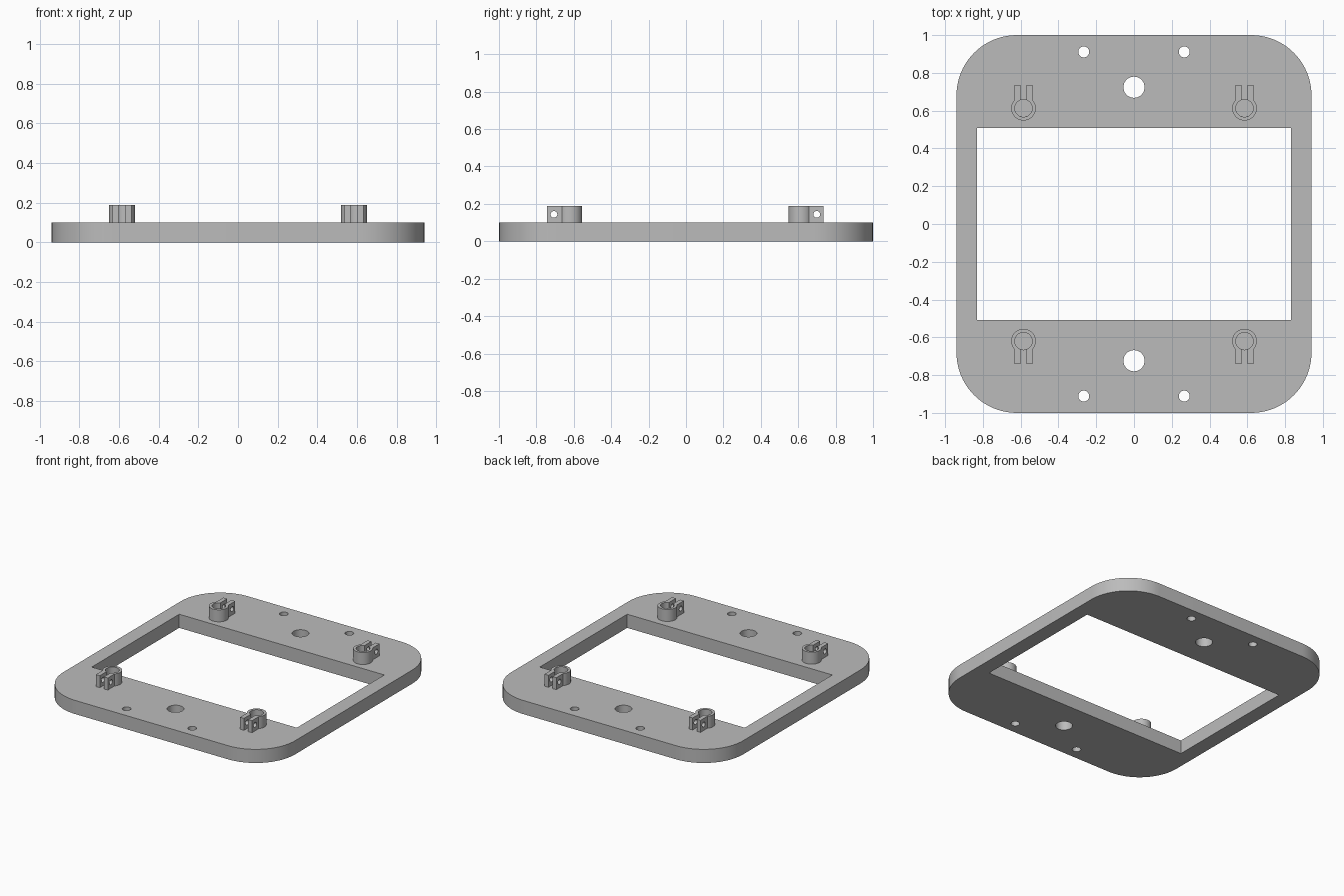
import bpy
import bmesh
from math import cos, sin, acos, asin, pi, radians
from mathutils import Matrix

cube = bpy.data.objects.get("Cube")
if cube:
    bpy.data.objects.remove(cube, do_unlink=True)

THICK, TOP = 0.1, 0.188

grey = bpy.data.materials.new("matte grey")
grey.use_nodes = True
grey.diffuse_color = (0.5, 0.5, 0.5, 1)
grey.node_tree.nodes["Principled BSDF"].inputs["Base Color"].default_value = (0.5, 0.5, 0.5, 1)


def arc(cx, cy, r, start, end, steps):
    """Points along an arc, both ends included."""
    angles = [start + (end - start) * i / steps for i in range(steps + 1)]
    return [(cx + r * cos(a), cy + r * sin(a)) for a in angles]


def circle(cx, cy, r, steps=40):
    return arc(cx, cy, r, 0, 2 * pi, steps)[:-1]


def add_prism(bm, outline, z0, z1, matrix=Matrix()):
    """Extrude a flat outline from z0 to z1."""
    face = bm.faces.new([bm.verts.new(matrix @ Matrix.Translation((x, y, z0)).translation)
                         for x, y in outline])
    up = matrix.to_3x3() @ Matrix.Translation((0, 0, z1 - z0)).translation
    new = bmesh.ops.extrude_face_region(bm, geom=[face], use_keep_orig=True)["geom"]
    bmesh.ops.translate(bm, vec=up, verts=[g for g in new if isinstance(g, bmesh.types.BMVert)])
    bmesh.ops.recalc_face_normals(bm, faces=bm.faces)


def make_object(name, bm):
    mesh = bpy.data.meshes.new(name)
    bm.to_mesh(mesh)
    bm.free()
    obj = bpy.data.objects.new(name, mesh)
    bpy.context.collection.objects.link(obj)
    mesh.materials.append(grey)
    return obj


def cut_and_smooth(obj, cutter):
    """Subtract the cutter, remove it, then smooth the curved walls."""
    mod = obj.modifiers.new("cut", 'BOOLEAN')
    mod.operation, mod.solver, mod.object = 'DIFFERENCE', 'EXACT', cutter
    cutter.hide_render = True
    bpy.ops.object.select_all(action='DESELECT')
    bpy.context.view_layer.objects.active = obj
    obj.select_set(True)
    bpy.ops.object.modifier_apply(modifier=mod.name)
    bpy.data.objects.remove(cutter, do_unlink=True)
    bpy.ops.object.shade_smooth_by_angle(angle=radians(30))


# Clip positions: the front pair opens to the front, the back pair to the back
clips = [("front", -0.62, -1), ("back", 0.613, 1)]
CLIP_X, OUTER, BORE = 0.585, 0.065, 0.046

# Rounded base plate
half_x, half_y, radius = 0.94, 1.0, 0.32
outline = []
for i, (sx, sy) in enumerate([(1, 1), (-1, 1), (-1, -1), (1, -1)]):
    outline += arc(sx * (half_x - radius), sy * (half_y - radius), radius,
                   i * pi / 2, (i + 1) * pi / 2, 20)
bm = bmesh.new()
add_prism(bm, outline, 0, THICK)
plate = make_object("base_plate", bm)

# Window, screw holes and shallow seats under the clips
bm = bmesh.new()
win_x, win_y = 0.832, 0.507
add_prism(bm, [(win_x, win_y), (-win_x, win_y), (-win_x, -win_y), (win_x, -win_y)], -0.1, 0.3)
for s in (-1, 1):
    add_prism(bm, circle(0, s * 0.724, 0.056), -0.1, 0.3)
    for x in (-0.266, 0.266):
        add_prism(bm, circle(x, s * 0.911, 0.029), -0.1, 0.3)
for _, y, _ in clips:
    for x in (-CLIP_X, CLIP_X):
        add_prism(bm, circle(x, y, BORE), THICK - 0.02, 0.3)
cut_and_smooth(plate, make_object("plate_cutter", bm))

# Split-ring clips with two drilled ears
EAR, SLOT, REACH = 0.048, 0.017, 0.122
out_a, in_a = acos(EAR / OUTER), acos(SLOT / BORE)
profile = [(SLOT, REACH), (EAR, REACH)]
profile += arc(0, 0, OUTER, out_a, -pi - out_a, 40)
profile += [(-EAR, REACH), (-SLOT, REACH)]
profile += arc(0, 0, BORE, -pi - in_a, in_a, 40)
for end, y, facing in clips:
    for side, x in (("left", CLIP_X), ("right", -CLIP_X)):
        bm = bmesh.new()
        add_prism(bm, [(x + px, y + facing * py) for px, py in profile], THICK, TOP)
        clip = make_object(f"{end}_{side}_clip", bm)
        # Cross hole through both ears
        bm = bmesh.new()
        across = Matrix.Translation((x, y + facing * 0.086, 0.144)) @ Matrix.Rotation(pi / 2, 4, 'Y')
        add_prism(bm, circle(0, 0, 0.018, 24), -0.1, 0.1, across)
        cut_and_smooth(clip, make_object("ear_cutter", bm))
